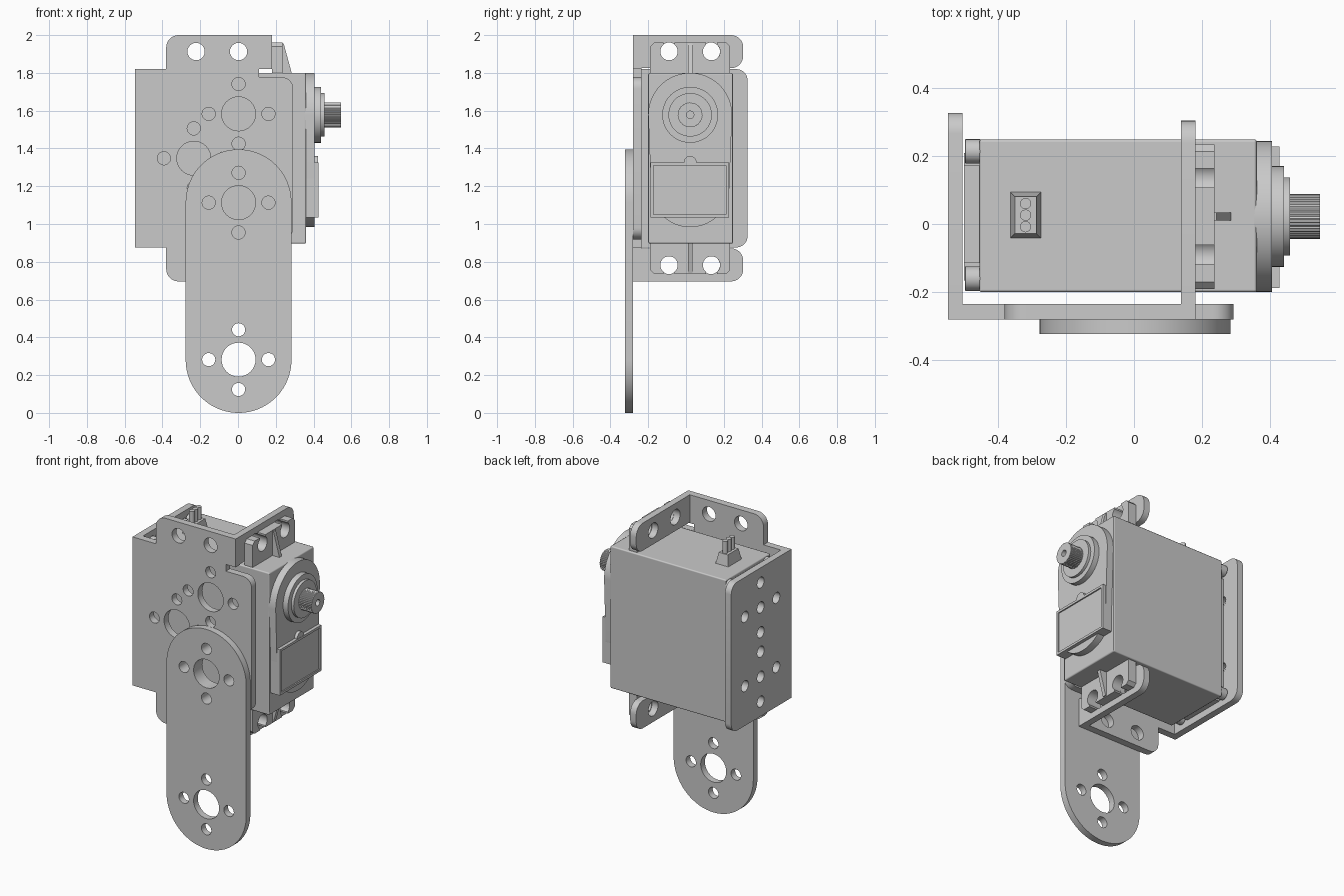
import bpy, bmesh
from math import sin, cos, pi, asin
from mathutils import Matrix, Vector

cube = bpy.data.objects.get("Cube")
if cube:
    bpy.data.objects.remove(cube, do_unlink=True)

GREY = (0.59, 0.59, 0.59, 1)
grey = bpy.data.materials.new("light grey")
grey.use_nodes = True
grey.diffuse_color = GREY
grey.node_tree.nodes["Principled BSDF"].inputs["Base Color"].default_value = GREY

MID = 1.348         # height of the mirror line of bracket and servo
HX = 0.003          # centre line of the horn arm in x
CY = 0.022          # servo centre line in y
AXZ = 1.578         # output shaft height


def arc(u, v, r, a0=0.0, a1=2 * pi, n=32):
    return [(u + r * cos(a0 + (a1 - a0) * i / n), v + r * sin(a0 + (a1 - a0) * i / n))
            for i in range(n + 1)]


def circle(u, v, r, n=32):
    return arc(u, v, r, n=n)[:-1]


def rounded(points, n=8):
    """Outline from (u, v) or (u, v, radius) right-angled corners."""
    out = []
    for i, p in enumerate(points):
        c = Vector(p[:2])
        if len(p) == 2:
            out.append(tuple(c))
            continue
        a = (Vector(points[i - 1][:2]) - c).normalized() * p[2]
        b = (Vector(points[(i + 1) % len(points)][:2]) - c).normalized() * p[2]
        for k in range(n + 1):
            t = k / n * pi / 2
            out.append(tuple(c + a * (1 - sin(t)) + b * (1 - cos(t))))
    return out


def rect(u0, u1, v0, v1):
    return [(u0, v0), (u1, v0), (u1, v1), (u0, v1)]


def hole_cross(u, v, big=0.09):
    ring = [(0.158, 0), (-0.158, 0), (0, 0.158), (0, -0.158)]
    return [circle(u, v, big)] + [circle(u + a, v + b, 0.035, 20) for a, b in ring]


def flip(points):
    return [(p[0], 2 * MID - p[1]) + tuple(p[2:]) for p in points]


def finish(name, bm):
    bmesh.ops.remove_doubles(bm, verts=bm.verts, dist=1e-5)
    bmesh.ops.recalc_face_normals(bm, faces=bm.faces)
    mesh = bpy.data.meshes.new(name)
    bm.to_mesh(mesh)
    bm.free()
    mesh.materials.append(grey)
    ob = bpy.data.objects.new(name, mesh)
    bpy.context.collection.objects.link(ob)
    bpy.ops.object.select_all(action='DESELECT')
    ob.select_set(True)
    bpy.context.view_layer.objects.active = ob
    bpy.ops.object.shade_smooth_by_angle(angle=0.6)
    return ob


def plate(name, axis, lo, hi, outline, holes=()):
    """Extrude a flat outline with holes along an axis between lo and hi."""
    cu = bpy.data.curves.new(name, 'CURVE')
    cu.dimensions = '2D'
    cu.fill_mode = 'BOTH'
    cu.extrude = (hi - lo) / 2
    for loop in [outline, *holes]:
        sp = cu.splines.new('POLY')
        sp.points.add(len(loop) - 1)
        for p, q in zip(sp.points, loop):
            p.co = (q[0], q[1], 0, 1)
        sp.use_cyclic_u = True
    tmp = bpy.data.objects.new("temp", cu)
    bpy.context.collection.objects.link(tmp)
    dg = bpy.context.evaluated_depsgraph_get()
    mesh = bpy.data.meshes.new_from_object(tmp.evaluated_get(dg))
    m = (lo + hi) / 2
    if axis == 'x':      # outline is (y, z)
        mat = Matrix(((0, 0, 1, m), (1, 0, 0, 0), (0, 1, 0, 0), (0, 0, 0, 1)))
    elif axis == 'y':    # outline is (x, z)
        mat = Matrix(((1, 0, 0, 0), (0, 0, -1, m), (0, 1, 0, 0), (0, 0, 0, 1)))
    else:                # outline is (x, y)
        mat = Matrix.Translation((0, 0, m))
    bm = bmesh.new()
    bm.from_mesh(mesh)
    bm.transform(mat)
    bpy.data.objects.remove(tmp, do_unlink=True)
    bpy.data.curves.remove(cu)
    bpy.data.meshes.remove(mesh)
    return finish(name, bm)


def bevel(ob, width, segments=2):
    mod = ob.modifiers.new("soft edges", 'BEVEL')
    mod.width, mod.segments = width, segments
    mod.limit_method = 'ANGLE'
    mod.harden_normals = True


# Horn arm with a hole pattern at each end
plate("horn_arm", 'y', -0.322, -0.28,
      arc(HX, 1.115, 0.28, 0, pi, 40) + arc(HX, 0.28, 0.28, pi, 2 * pi, 40),
      hole_cross(HX, 1.113) + hole_cross(HX, 0.282))

# Bracket front plate, drawn as an upper half and mirrored
upper = [(0.292, 1.777, 0.06), (0.11, 1.777), (0.11, 1.82), (0.18, 1.82), (0.18, 2.0),
         (-0.38, 2.0, 0.065), (-0.38, 1.82), (-0.546, 1.82)]
holes = hole_cross(HX, MID + 0.235) + hole_cross(HX, MID - 0.235) + hole_cross(-0.234, MID)
holes += [circle(x, MID + s * 0.565, 0.046, 24) for x in (-0.222, HX) for s in (1, -1)]
plate("bracket_front_plate", 'y', -0.28, -0.235, rounded(upper + flip(upper)[::-1]), holes)

# Bracket side flange with two hole patterns
plate("bracket_side_flange", 'x', -0.546, -0.503,
      rounded([(-0.237, 0.876), (0.326, 0.876, 0.06), (0.326, 1.82, 0.06), (-0.237, 1.82)]),
      hole_cross(0.03, MID + 0.22, 0.035) + hole_cross(0.03, MID - 0.22, 0.035))

# Ears: bracket tab, servo ear with open screw slots, and rib, above and below
HW, R = 0.028, 0.046
a = asin(HW / R)
ear = [(-0.19, 1.78), (0.233, 1.78), (0.233, 1.94), (0.213, 1.96)]
for y in (0.135, -0.09):
    ear += [(y + HW, 1.96)] + arc(y, 1.913, R, pi / 2 - a, -3 * pi / 2 + a, 28) + [(y - HW, 1.96)]
ear += [(-0.17, 1.96), (-0.19, 1.94)]
tab = rounded([(-0.237, 1.825), (0.303, 1.825, 0.065), (0.303, 2.0, 0.065), (-0.237, 2.0)])
tab_holes = [circle(y, 1.913, 0.048, 24) for y in (0.132, -0.09)]
rib = [(0.23, 1.79), (0.287, 1.79), (0.242, 1.955), (0.23, 1.955)]
for side, f in (("upper", list), ("lower", flip)):
    plate(side + "_bracket_tab", 'x', 0.138, 0.18, f(tab), [f(h) for h in tab_holes])
    plate(side + "_servo_ear", 'x', 0.18, 0.236, f(ear))
    plate(side + "_ear_rib", 'y', CY - 0.012, CY + 0.012, f(rib))

# Servo case and rear cover
bevel(plate("servo_case", 'x', -0.453, 0.36, rect(-0.2, 0.248, 0.896, 1.8)), 0.008)
x0, x1, y0, y1 = -0.165, 0.208, -0.115, 0.172
cover = [(y0, 0.915), (y1, 0.915), (y1, 0.99), (x1, 0.99), (x1, 1.71), (y1, 1.71),
         (y1, 1.78), (y0, 1.78), (y0, 1.71), (x0, 1.71), (x0, 0.99), (y0, 0.99)]
plate("rear_cover", 'x', -0.498, -0.45, cover)
for i, (y, z) in enumerate((y, z) for y in (-0.16, 0.213) for z in (0.94, 1.757)):
    bevel(plate(f"case_screw_{i + 1}", 'x', -0.495, -0.45, circle(y, z, 0.036, 20)), 0.018, 3)

# Gear cover with label panel
plate("gear_cover", 'x', 0.35, 0.405,
      arc(CY, AXZ, 0.222, 0, pi, 40) + arc(CY, 1.19, 0.207, pi, 2 * pi, 40))
plate("label_panel", 'x', 0.36, 0.418, rect(-0.187, 0.228, 1.035, 1.326))
plate("label_frame", 'x', 0.418, 0.426, rect(-0.187, 0.228, 1.035, 1.326),
      [rect(-0.172, 0.213, 1.05, 1.311)])
plate("label_bump", 'x', 0.4, 0.424, arc(CY, 1.326, 0.034, 0, pi, 16))

# Output collars and finely splined shaft with a screw hole
plate("large_collar", 'x', 0.4, 0.44, circle(CY, AXZ, 0.148, 48))
plate("small_collar", 'x', 0.43, 0.457, circle(CY, AXZ, 0.115, 48))
spline = []
for i in range(80):
    r, t = (0.066 if i % 2 else 0.0635), 2 * pi * i / 80
    spline.append((CY + r * cos(t), AXZ + r * sin(t)))
plate("output_shaft", 'x', 0.45, 0.546, spline, [circle(CY, AXZ, 0.02, 16)])

# Cable connector: tapered base with three pins
bm = bmesh.new()
bmesh.ops.create_cube(bm, size=1)
for v in bm.verts:
    k = 1.0 if v.co.z < 0 else 0.7
    v.co = (-0.318 + v.co.x * 0.09 * k, 0.026 + v.co.y * (0.135 - 0.027 * (k < 1)),
            1.833 + v.co.z * 0.07)
finish("connector_base", bm)
for i in range(3):
    plate(f"connector_pin_{i + 1}", 'z', 1.86, 1.945,
          circle(-0.318, -0.008 + 0.034 * i, 0.0165, 16))
